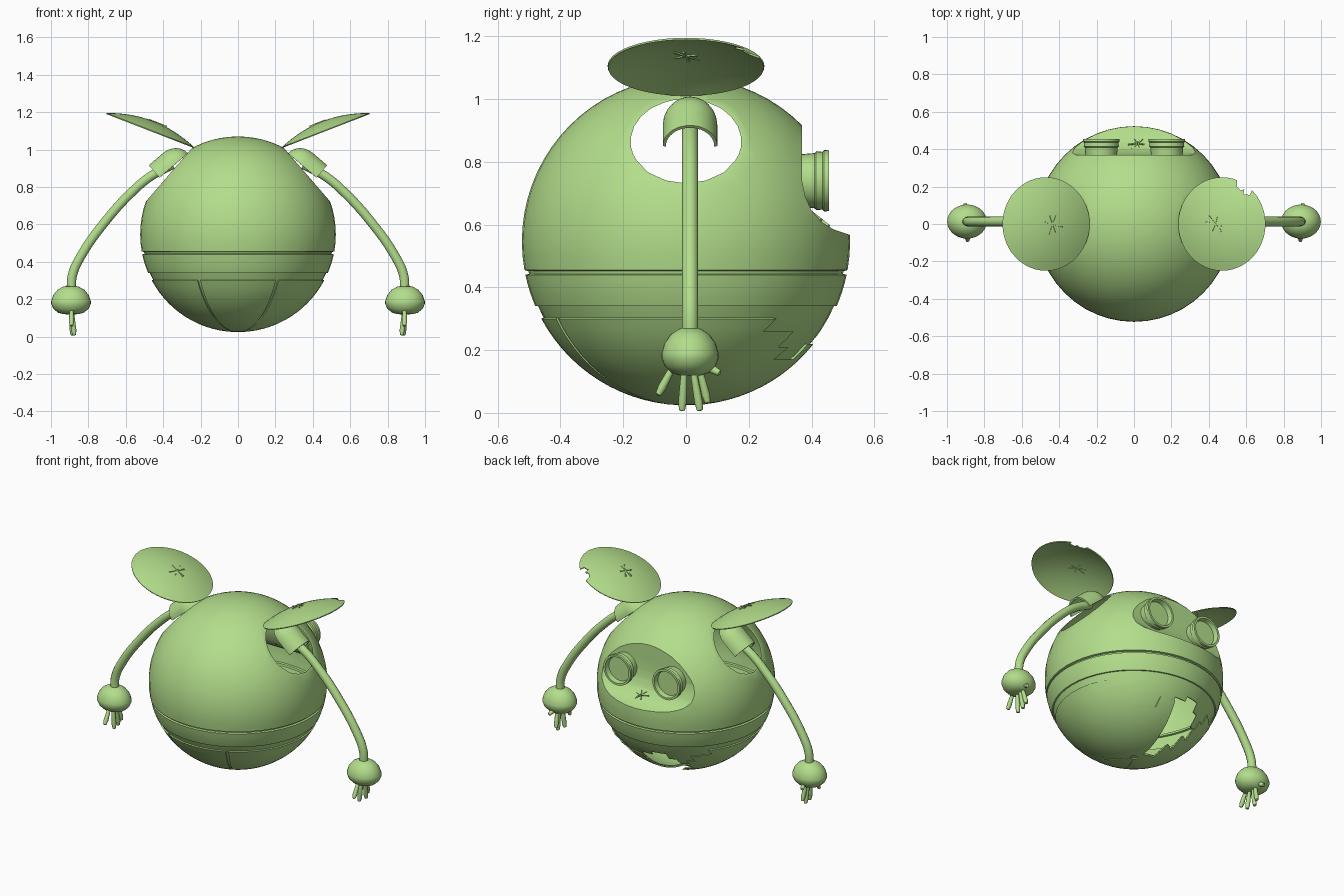
import bpy, bmesh, math, random
from mathutils import Matrix, Vector

if "Cube" in bpy.data.objects:
    bpy.data.objects.remove(bpy.data.objects["Cube"])
random.seed(4)

R, C = 0.523, 0.547      # body radius and centre height
ARM_Y = 0.013

green = bpy.data.materials.new("leaf_green")
green.use_nodes = True
green.diffuse_color = (0.45, 0.73, 0.26, 1)
green.node_tree.nodes["Principled BSDF"].inputs["Base Color"].default_value = green.diffuse_color


def make(name, bm, matrix=Matrix()):
    mesh = bpy.data.meshes.new(name)
    bm.to_mesh(mesh)
    bm.free()
    mesh.transform(matrix)
    mesh.materials.append(green)
    obj = bpy.data.objects.new(name, mesh)
    bpy.context.collection.objects.link(obj)
    return obj


def select(obj):
    bpy.ops.object.select_all(action='DESELECT')
    obj.select_set(True)
    bpy.context.view_layer.objects.active = obj


def thicken(obj, amount):
    mod = obj.modifiers.new("thickness", 'SOLIDIFY')
    mod.thickness, mod.offset = amount, -1
    select(obj)
    bpy.ops.object.modifier_apply(modifier=mod.name)
    return obj


def carve(obj, cutter, operation='DIFFERENCE'):
    mod = obj.modifiers.new("carve", 'BOOLEAN')
    mod.operation, mod.object, mod.solver = operation, cutter, 'EXACT'
    select(obj)
    bpy.ops.object.modifier_apply(modifier=mod.name)
    bpy.data.objects.remove(cutter)


def smooth(obj, angle=30):
    select(obj)
    bpy.ops.object.shade_smooth_by_angle(angle=math.radians(angle))
    return obj


def lathe(name, profile, matrix=Matrix(), start=0, end=360, steps=48):
    """Turn a (radius, height) profile, listed from top to bottom, about local z."""
    bm = bmesh.new()
    rings = []
    for j in range(steps + 1):
        a = math.radians(start + (end - start) * j / steps)
        rings.append([bm.verts.new((r * math.cos(a), r * math.sin(a), z)) for r, z in profile])
    for p, q in zip(rings, rings[1:]):
        for i in range(len(profile) - 1):
            loop = [p[i], p[i + 1], q[i + 1], q[i]]
            if profile[i][0] < 1e-6:
                loop.remove(q[i])
            elif profile[i + 1][0] < 1e-6:
                loop.remove(q[i + 1])
            bm.faces.new(loop)
    bmesh.ops.remove_doubles(bm, verts=bm.verts, dist=1e-5)
    return make(name, bm, matrix)


def prism(name, points, axis, lo, hi):
    """Extrude a flat outline along one axis."""
    place = {'x': lambda u, v, d: (d, u, v), 'y': lambda u, v, d: (u, d, v),
             'z': lambda u, v, d: (u, v, d)}[axis]
    bm = bmesh.new()
    a, b = [[bm.verts.new(place(u, v, d)) for u, v in points] for d in (lo, hi)]
    bm.faces.new(a)
    bm.faces.new(b)
    for i in range(len(a)):
        bm.faces.new((a[i - 1], a[i], b[i], b[i - 1]))
    bmesh.ops.recalc_face_normals(bm, faces=bm.faces)
    return make(name, bm)


def frame(origin, z, y=(0, 1, 0)):
    """Rotation and position with the given local z and approximate y."""
    z = Vector(z).normalized()
    x = Vector(y).cross(z).normalized()
    m = Matrix((x, z.cross(x), z)).transposed().to_4x4()
    m.translation = origin
    return m


def arc(r, top, bottom, n):
    """Part of the body outline between two heights."""
    t0, t1 = [math.acos(max(-1, min(1, (z - C) / r))) for z in (top, bottom)]
    ts = [t0 + (t1 - t0) * i / n for i in range(n + 1)]
    return [(max(0, r * math.sin(t)) if abs(math.sin(t)) > 1e-6 else 0, C + r * math.cos(t)) for t in ts]


def star_mark(name, matrix, size=0.05):
    """Small scratch made of thin radiating bars."""
    bm = bmesh.new()
    for k in range(6):
        length = size * random.uniform(0.6, 1.1)
        turn = Matrix.Rotation(k * math.tau / 6 + random.uniform(-0.3, 0.3), 4, 'Z')
        bmesh.ops.create_cube(bm, size=1, matrix=turn @ Matrix.Translation((length * 0.6, 0, 0))
                              @ Matrix.Diagonal((length, 0.007, 0.014, 1)))
    make(name, bm, matrix)


def hole_outline():
    return [(-0.03, 0.0), (0.0, 0.10), (0.03, 0.24), (-0.05, 0.24), (-0.05, 0.265), (-0.14, 0.265),
            (-0.14, 0.22), (-0.18, 0.22), (-0.18, 0.17), (-0.21, 0.17), (-0.21, 0.12),
            (-0.16, 0.12), (-0.16, 0.07), (-0.10, 0.07), (-0.10, 0.0)]


# Hollow body with a waist groove, a belt and a slightly inset bowl
body = lathe("body", arc(R, C + R, 0.455, 20) + arc(R - 0.012, 0.452, 0.443, 1)
             + arc(R, 0.44, 0.34, 4) + arc(R - 0.008, 0.34, C - R, 14))
thicken(body, 0.004)
for s in (1, -1):
    n = Vector((s * 0.757, 0, 0.654))
    bm = bmesh.new()
    bmesh.ops.create_cube(bm, size=1)
    carve(body, make("shoulder_cutter", bm, frame(Vector((0, 0, C)) + n * 0.987, n)))

# Face recess and its back panel
curve = [(0.37, 1.2), (0.37, 0.74), (0.38, 0.69), (0.40, 0.645), (0.43, 0.61),
         (0.47, 0.585), (0.53, 0.565), (0.8, 0.56)]
carve(body, prism("face_cutter", curve + [(0.8, 1.2)], 'x', -0.7, 0.7))
panel = lathe("face_panel", arc(R - 0.001, C + R, C - R, 32))
back = [(y - 0.008, z - 0.008) for y, z in reversed(curve)]
carve(panel, prism("panel_cutter", curve + back, 'x', -0.7, 0.7), 'INTERSECT')
carve(body, prism("hole_cutter", hole_outline(), 'y', 0.06, 0.7))
smooth(body)
smooth(panel, 40)

# Lower plates, split by two seams in front and broken at the back
skin = arc(R, 0.30, C - R + 0.0004, 14)
front_plate = lathe("front_plate", skin, start=-116, end=-64, steps=8)
smooth(thicken(front_plate, 0.007))
rear_plate = lathe("rear_plate", skin, start=-62, end=242, steps=40)
thicken(rear_plate, 0.007)
steps = [(0.36, 0.26), (0.27, 0.26), (0.27, 0.21), (0.23, 0.21), (0.23, 0.17), (0.12, 0.17),
         (0.12, 0.22), (0.03, 0.22)]
left = [(-x, z) for x, z in reversed(steps)]
carve(rear_plate, prism("break_cutter", [(0.36, 0.4)] + steps + left + [(-0.36, 0.4)], 'y', 0.06, 0.7))
carve(rear_plate, prism("hole_cutter", hole_outline(), 'y', 0.06, 0.7))
smooth(rear_plate)

# Eyes and mouth mark
eye = [(0, 0.06), (0.078, 0.06), (0.084, 0.09), (0.097, 0.09), (0.098, 0.075), (0.092, 0.07),
       (0.094, 0.05), (0.088, 0.045), (0.084, 0)]
for s, side in ((1, "left"), (-1, "right")):
    smooth(lathe(side + "_eye", eye, frame((s * 0.175, 0.365, 0.74), (0, 1, 0), (0, 0, 1)), steps=32))
star_mark("mouth_mark", frame((0.02, 0.43, 0.612), (0, 0.62, 0.78)), 0.045)

# Arms, hands and ears on both sides
for s, side in ((1, "left"), (-1, "right")):
    # half-round shoulder hood
    axis, up = Vector((-s * 0.76, 0, 0.65)), Vector((s * 0.65, 0, 0.76))
    dome = [(0.087 * math.sin(t * math.pi / 16), 0.10 + 0.10 * math.cos(t * math.pi / 16)) for t in range(9)]
    hood = lathe(side + "_shoulder", dome + [(0.087, 0)], frame((s * 0.42, ARM_Y, 0.85), axis, up), 0, 180, 20)
    smooth(thicken(hood, 0.01), 40)

    # bent arm tube
    path = bpy.data.curves.new(side + "_arm", 'CURVE')
    path.dimensions, path.bevel_depth, path.bevel_resolution = '3D', 0.026, 3
    path.use_fill_caps, path.resolution_u = True, 6
    points = [(0.35, 0.92), (0.47, 0.855), (0.57, 0.77), (0.71, 0.615), (0.84, 0.43), (0.885, 0.33), (0.892, 0.24)]
    spline = path.splines.new('BEZIER')
    spline.bezier_points.add(len(points) - 1)
    for bp, (x, z) in zip(spline.bezier_points, points):
        bp.co = (s * x, ARM_Y, z)
        bp.handle_left_type = bp.handle_right_type = 'AUTO'
    path.materials.append(green)
    arm = bpy.data.objects.new(side + "_arm", path)
    bpy.context.collection.objects.link(arm)
    select(arm)
    bpy.ops.object.convert(target='MESH')
    smooth(bpy.context.object, 50)

    # mushroom-shaped hand
    palm = [(0, 0.272), (0.04, 0.268), (0.072, 0.25), (0.095, 0.222), (0.106, 0.19), (0.106, 0.175),
            (0.095, 0.15), (0.07, 0.128), (0.04, 0.12), (0, 0.118)]
    smooth(lathe(side + "_hand", palm, Matrix.Translation((s * 0.893, ARM_Y, 0))
                 @ Matrix.Diagonal((1, 0.86, 1, 1)), steps=28), 50)

    # fingers fanned front to back, with a short thumb
    for k, (x, y0, y1, z) in enumerate([(0.89, -0.04, -0.09, 0.055), (0.875, -0.005, -0.013, 0.005),
                                        (0.88, 0.04, 0.07, 0.03), (0.885, 0.02, 0.045, 0.005),
                                        (0.905, 0.065, 0.11, 0.125)]):
        tip, root = Vector((s * x, y1, z)), Vector((s * 0.89, y0, 0.15))
        reach = (root - tip).length
        finger = [(0, 0), (0.01, 0.004), (0.014, 0.03), (0.01, reach)]
        smooth(lathe(f"{side}_finger_{k}", finger[::-1], frame(tip, root - tip), steps=10), 50)

    # shallow dish ear
    place = frame((s * 0.47, 0, 1.105), (-s * 0.36, 0, 0.93))
    dish = [(0.25 * i / 8, 0.05 * (1 - (i / 8) ** 2)) for i in range(9)]
    ear = thicken(lathe(side + "_ear", dish, place), 0.006)
    if s > 0:
        bite = [(0.55, 0.3), (0.55, 0.2), (0.57, 0.18), (0.59, 0.185), (0.585, 0.16), (0.62, 0.155),
                (0.63, 0.18), (0.66, 0.19), (0.66, 0.3)]
        carve(ear, prism("bite_cutter", bite, 'z', 0.9, 1.4))
    smooth(ear)
    star_mark(side + "_ear_mark", place @ Matrix.Translation((-s * 0.02, 0, 0.046)))
